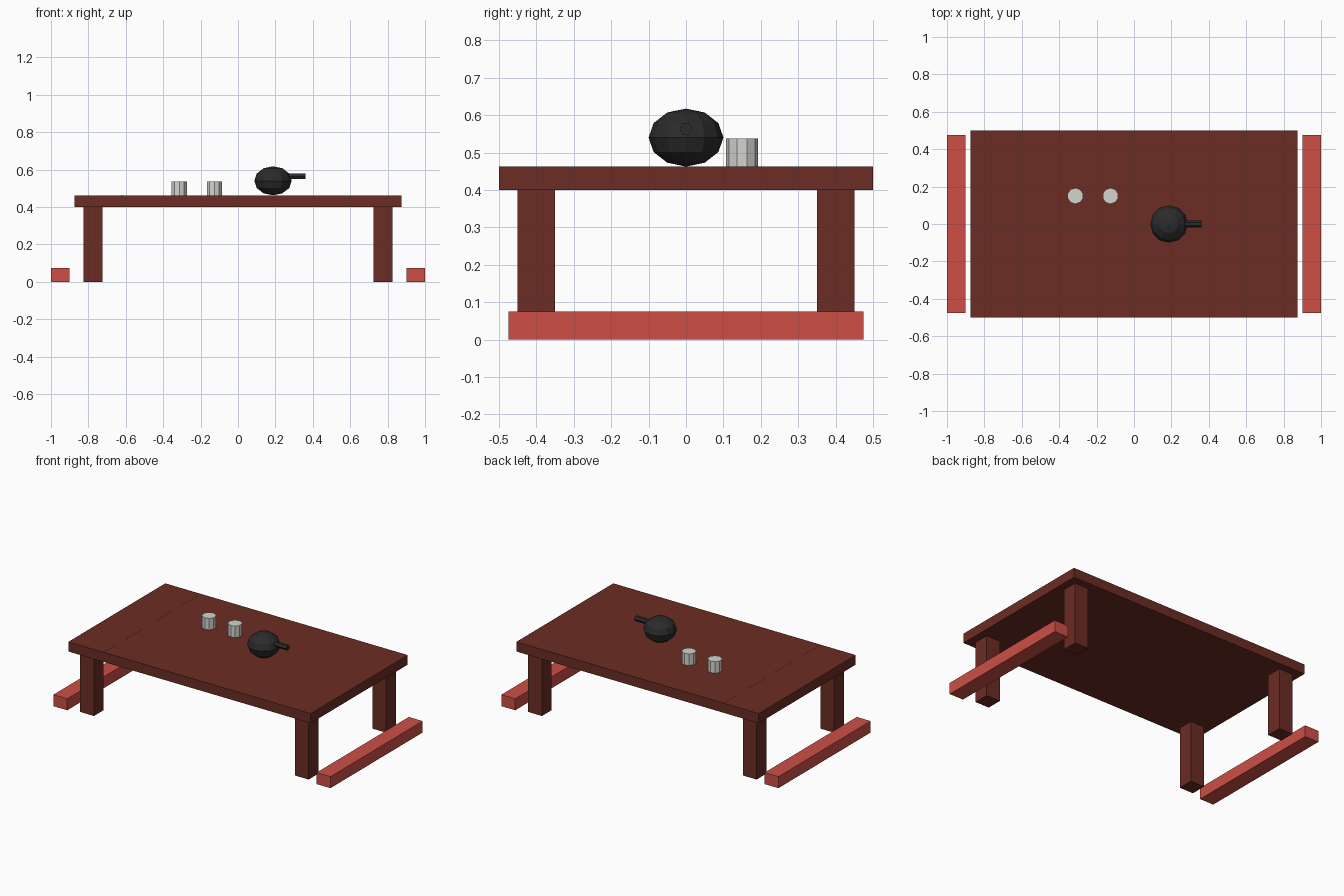
import bpy, math

if "Cube" in bpy.data.objects:
    bpy.data.objects.remove(bpy.data.objects["Cube"])


def material(name, rgb):
    m = bpy.data.materials.new(name)
    m.diffuse_color = (*rgb, 1)
    m.use_nodes = True
    m.node_tree.nodes["Principled BSDF"].inputs["Base Color"].default_value = m.diffuse_color
    return m


WOOD = material("dark red wood", (0.147, 0.026, 0.017))
RED = material("red", (0.61, 0.078, 0.060))
BLACK = material("cast iron black", (0.024, 0.024, 0.024))
WHITE = material("off white", (0.66, 0.66, 0.62))


def finish(name, mat):
    o = bpy.context.object
    o.name = name
    o.data.materials.append(mat)
    return o


def box(name, lo, hi, mat):
    c = [(a + b) / 2 for a, b in zip(lo, hi)]
    bpy.ops.mesh.primitive_cube_add(size=1, location=c)
    o = finish(name, mat)
    o.scale = [b - a for a, b in zip(lo, hi)]
    return o


TOP = 0.4625

# table top
box("table_top", (-0.875, -0.5, 0.4), (0.875, 0.5, TOP), WOOD)

# fine plank joints: one across the top, three on the right end
E = 0.0004
box("cross_joint", (-0.622, -0.5 - E, 0.4), (-0.618, 0.5, TOP + E), WOOD)
for i, y in enumerate((-0.307, 0.006, 0.319)):
    box(f"end_joint_{i}", (0.87, y - 0.004, 0.4), (0.875 + E, y + 0.004, TOP), WOOD)

# legs and floor rails
for sx, side in ((-1, "left"), (1, "right")):
    for sy, end in ((-1, "front"), (1, "back")):
        x, y = sx * 0.775, sy * 0.4
        box(f"{end}_{side}_leg", (x - 0.05, y - 0.05, 0), (x + 0.05, y + 0.05, 0.4), WOOD)
    x = sx * 0.95
    box(f"{side}_floor_rail", (x - 0.05, -0.475, 0), (x + 0.05, 0.475, 0.075), RED)

# two cups
for i, x in enumerate((-0.3135, -0.126)):
    bpy.ops.mesh.primitive_cylinder_add(vertices=10, radius=0.043, depth=0.075,
                                        location=(x, 0.15, TOP + 0.0375))
    finish(f"cup_{i}", WHITE)

# teapot: flattened ball and a six-sided spout
bpy.ops.mesh.primitive_uv_sphere_add(segments=12, ring_count=6, radius=0.1,
                                     location=(0.187, 0, 0.54))
finish("teapot_body", BLACK).scale = (1, 1, 0.775)
bpy.ops.mesh.primitive_cylinder_add(vertices=6, radius=0.0175, depth=0.12,
                                    location=(0.302, 0, 0.564),
                                    rotation=(0, math.pi / 2, 0))
finish("teapot_spout", BLACK)
